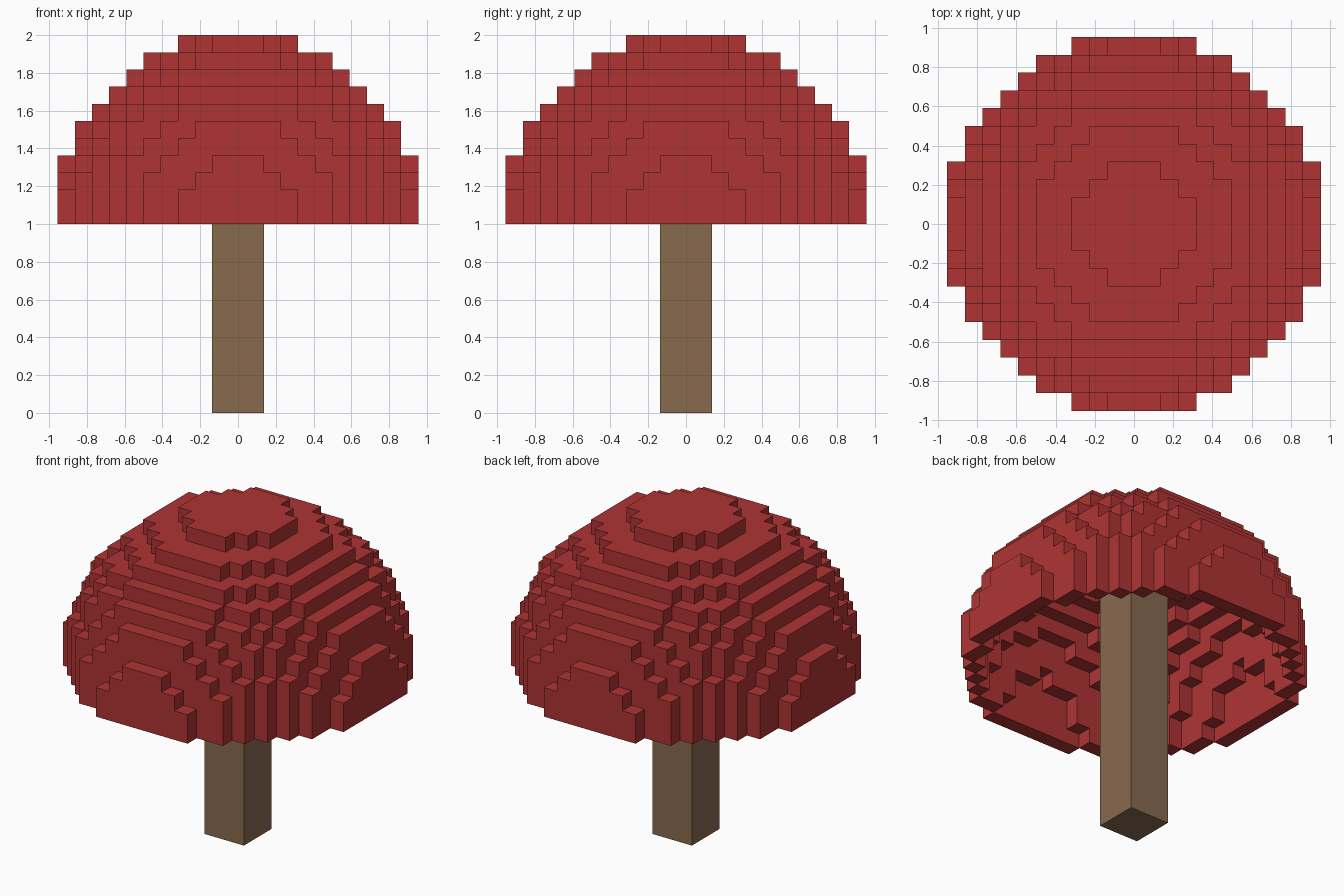
import bpy, bmesh
from mathutils import Vector

cube = bpy.data.objects.get("Cube")
if cube:
    bpy.data.objects.remove(cube, do_unlink=True)

UNIT = 1 / 11            # edge of one block
OUTER, INNER = 10.5, 9.5  # dome shell radii, in blocks
BASE = 11                # blocks below the cap


def material(name, color):
    mat = bpy.data.materials.new(name)
    mat.use_nodes = True
    mat.diffuse_color = color
    mat.node_tree.nodes["Principled BSDF"].inputs["Base Color"].default_value = color
    return mat


def add_object(name, bm, mat):
    mesh = bpy.data.meshes.new(name)
    bm.to_mesh(mesh)
    bm.free()
    mesh.materials.append(mat)
    obj = bpy.data.objects.new(name, mesh)
    bpy.context.collection.objects.link(obj)
    return obj


def block_mesh(cells):
    """Outer skin of a set of unit blocks, without the hidden faces."""
    bm = bmesh.new()
    corners = {}

    def vert(p):
        key = tuple(round(c * 2) for c in p)
        if key not in corners:
            corners[key] = bm.verts.new(p * UNIT)
        return corners[key]

    for cell in cells:
        center = Vector(cell) + Vector((0, 0, BASE + 0.5))
        for axis in range(3):
            for sign in (-1, 1):
                n = Vector((0, 0, 0))
                n[axis] = sign
                if tuple(int(c) for c in Vector(cell) + n) in cells:
                    continue
                u = Vector((0, 0, 0))
                u[(axis + 1) % 3] = 1
                v = n.cross(u)
                bm.faces.new([vert(center + (n + a * u + b * v) / 2)
                              for a, b in ((-1, -1), (1, -1), (1, 1), (-1, 1))])
    return bm


red = material("cap red", (0.43, 0.034, 0.034, 1))
brown = material("trunk brown", (0.242, 0.144, 0.078, 1))

# Hollow half-sphere cap, one block thick
span = range(-10, 11)
shell = {(x, y, z) for x in span for y in span for z in range(11)
         if INNER ** 2 < x * x + y * y + z * z <= OUTER ** 2}
add_object("cap", block_mesh(shell), red)

# Square trunk, rising inside the cap to its ceiling
height = (BASE + 10) * UNIT
bm = bmesh.new()
bmesh.ops.create_cube(bm, size=1)
bmesh.ops.scale(bm, vec=(3 * UNIT, 3 * UNIT, height), verts=bm.verts)
bmesh.ops.translate(bm, vec=(0, 0, height / 2), verts=bm.verts)
add_object("trunk", bm, brown)
